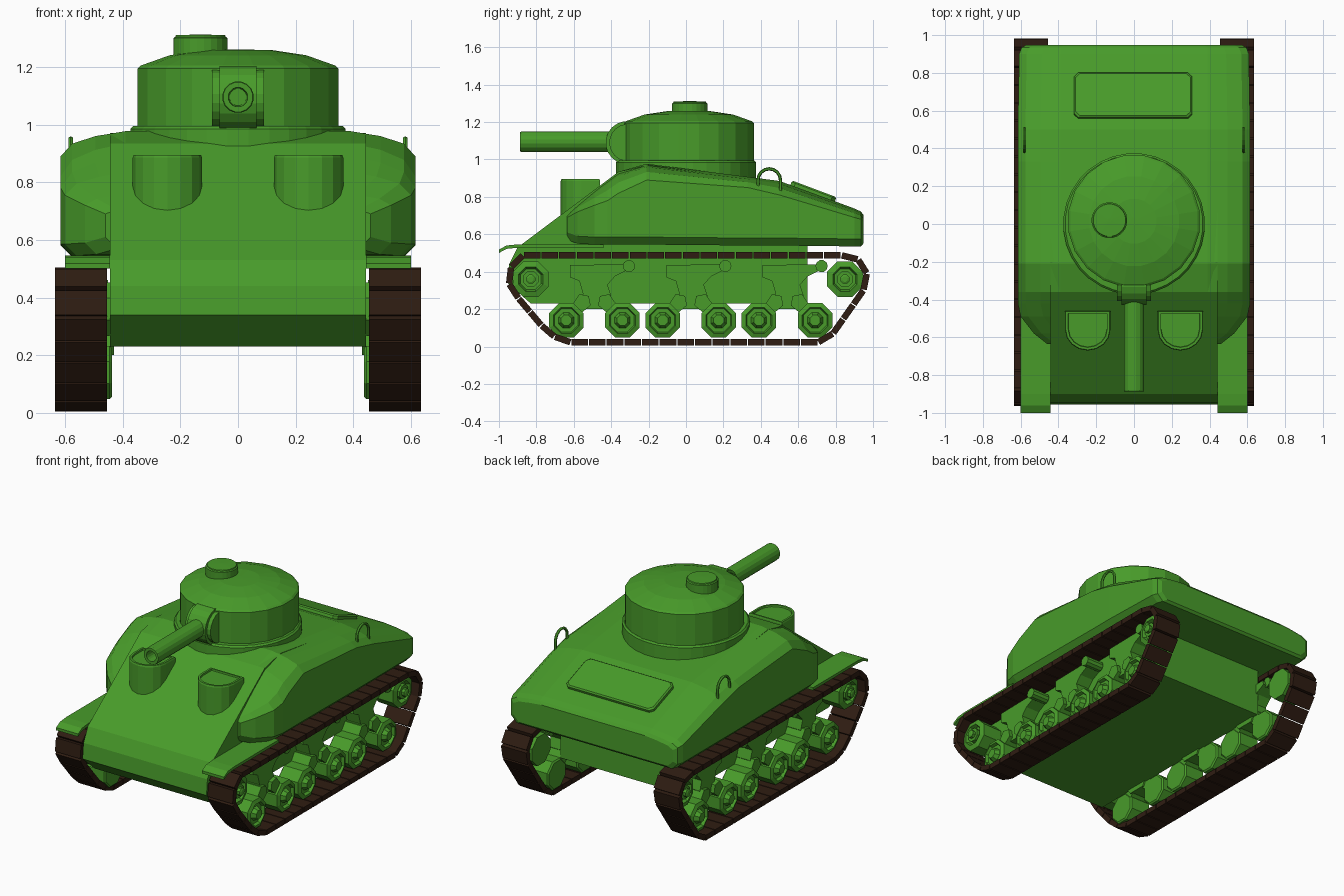
import bpy, bmesh, math
from mathutils import Matrix, Vector

if "Cube" in bpy.data.objects:
    bpy.data.objects.remove(bpy.data.objects["Cube"])


def material(name, rgb):
    m = bpy.data.materials.new(name)
    m.diffuse_color = (*rgb, 1)
    m.use_nodes = True
    m.node_tree.nodes["Principled BSDF"].inputs["Base Color"].default_value = m.diffuse_color
    return m


GREEN = material("green_paint", (0.065, 0.33, 0.023))
BROWN = material("track_brown", (0.028, 0.012, 0.006))


def finish(name, bm, mat=GREEN, mirror=False, bevel=0):
    bmesh.ops.recalc_face_normals(bm, faces=bm.faces)
    me = bpy.data.meshes.new(name)
    bm.to_mesh(me)
    bm.free()
    me.materials.append(mat)
    ob = bpy.data.objects.new(name, me)
    bpy.context.collection.objects.link(ob)
    if bevel:
        b = ob.modifiers.new("bevel", 'BEVEL')
        b.width, b.segments = bevel, 2
    if mirror:
        m = ob.modifiers.new("mirror", 'MIRROR')
        m.use_mirror_merge = False
    return ob


def loft(bm, rings):
    """Skin closed rings of points and cap both ends."""
    vs = [[bm.verts.new(p) for p in r] for r in rings]
    for a, b in zip(vs, vs[1:]):
        for i in range(len(a)):
            j = (i + 1) % len(a)
            bm.faces.new((a[i], a[j], b[j], b[i]))
    bm.faces.new(vs[0])
    bm.faces.new(vs[-1])


def prism(bm, pts, x0, x1):
    """Extrude a (y, z) profile along x."""
    loft(bm, [[(x, y, z) for y, z in pts] for x in (x0, x1)])


def lathe(bm, profile, n, mat, turn=0.5):
    """Turn an (r, h) profile around the local z axis."""
    loft(bm, [[mat @ Vector((r * math.cos((i + turn) * math.tau / n),
                             r * math.sin((i + turn) * math.tau / n), h))
               for i in range(n)] for r, h in profile])


def at(x, y, z, axis=None):
    m = Matrix.Translation((x, y, z))
    return m @ Matrix.Rotation(math.pi / 2, 4, axis) if axis else m


# lower hull with sloped front plate
bm = bmesh.new()
prism(bm, [(-.83, .23), (-.955, .34), (-.945, .44), (-.9, .53), (-.36, .935),
           (-.2, .97), (.3, .9), (.65, .6), (.65, .23)], -.443, .443)
finish("hull", bm)

# upper hull: y, half width, shoulder height, top height, bottom height
bm = bmesh.new()
rings = []
for y, w, zs, zt, zb in [(-.635, .46, .69, .72, .57), (-.58, .53, .72, .765, .55),
                         (-.49, .6, .755, .835, .545), (-.42, .615, .78, .89, .545),
                         (-.36, .615, .82, .935, .545), (-.21, .615, .89, .977, .545),
                         (.33, .615, .85, .907, .54), (.5, .615, .81, .885, .54),
                         (.9, .608, .69, .738, .535), (.935, .595, .68, .722, .535),
                         (.948, .57, .665, .705, .55)]:
    half = [(w - .04, zb), (w, zb + .04), (w, zs), (w - .04, zs + .5 * (zt - zs)),
            (w - .12, zt - .2 * (zt - zs)), (min(.39, w - .2), zt)]
    rings.append([(x, y, z) for x, z in half] + [(-x, y, z) for x, z in reversed(half)])
loft(bm, rings)
finish("upper_hull", bm)

# front mudguards
bm = bmesh.new()
prism(bm, [(-1, .5), (-.96, .522), (-.9, .528), (-.44, .528), (-.44, .546),
           (-.9, .546), (-.96, .54), (-1, .518)], .443, .6)
finish("mudguard", bm, mirror=True)

# driver hoods: D-shaped columns with a lowered top inside a rim
bm = bmesh.new()
rings = []
for s, z in [(1, .6), (1, .885), (.97, .895), (.86, .895), (.84, .885)]:
    d = [(.12, -.46), (.12, -.56)] + [(.12 * math.cos(a), -.56 - .11 * math.sin(a))
                                     for a in [math.pi * k / 8 for k in range(1, 8)]]
    d += [(-.12, -.56), (-.12, -.46)]
    rings.append([(.245 + x * s, -.55 + (y + .55) * s, z) for x, y in d])
loft(bm, rings)
finish("driver_hood", bm, mirror=True)

# engine deck plate on the rear slope
bm = bmesh.new()
tilt = at(-.005, .68, .828) @ Matrix.Rotation(-.36, 4, 'X')
rings = []
for s, h in [(0, -.03), (0, .008), (.008, .016), (.016, .016)]:
    X, Y, c = .312 - s, .127 - s, .022
    rings.append([tilt @ Vector((x, y, h)) for x, y in
                  [(X, -Y + c), (X, Y - c), (X - c, Y), (-X + c, Y),
                   (-X, Y - c), (-X, -Y + c), (-X + c, -Y), (X - c, -Y)]])
loft(bm, rings)
finish("engine_deck_plate", bm)

# lifting handles
bm = bmesh.new()
path = [(.385, .83)] + [(.445 - .06 * math.cos(a), .89 + .06 * math.sin(a))
                        for a in [math.pi * k / 8 for k in range(9)]] + [(.505, .8)]
rings = []
for y, z in path:
    out = Vector((0, y - .445, max(z - .89, 0))).normalized()
    rings.append([Vector((.58, y, z)) + .009 * (math.cos(b) * out + math.sin(b) * Vector((1, 0, 0)))
                  for b in [math.tau * k / 6 for k in range(6)]])
loft(bm, rings)
finish("lifting_handle", bm, mirror=True)

# turret ring, turret and hatch
bm = bmesh.new()
lathe(bm, [(.375, .86), (.375, .985), (.365, .995)], 32, at(0, 0, 0))
finish("turret_ring", bm)
bm = bmesh.new()
lathe(bm, [(.352, .95), (.352, 1.195), (.34, 1.205), (.24, 1.24), (.12, 1.258), (.02, 1.26)],
      20, at(0, .015, 0))
finish("turret", bm)
bm = bmesh.new()
lathe(bm, [(.095, 1.18), (.095, 1.3), (.088, 1.304), (.086, 1.31), (.01, 1.312)],
      24, at(-.13, .02, 0))
finish("commander_hatch", bm)

# gun shield and hollow barrel
bm = bmesh.new()
lathe(bm, [(.115, -.065), (.115, .065)], 20, at(0, -.315, 1.09, 'Y'))
lathe(bm, [(.1, -.09), (.1, .09)], 20, at(0, -.31, 1.09, 'Y'))
finish("gun_shield", bm)
bm = bmesh.new()
lathe(bm, [(.055, .35), (.055, .882), (.052, .887), (.034, .887), (.03, .75)],
      16, at(0, 0, 1.095, 'X'))
finish("gun_barrel", bm)

# road wheels, drive sprocket and idler
bm = bmesh.new()
wheel = [(.09, .437), (.1, .445), (.1, .58), (.075, .59), (.068, .57), (.045, .57), (.03, .6), (.02, .6)]
for c in (-.49, .025, .54):
    for d in (-.15, .15):
        lathe(bm, wheel, 8, at(0, c + d, .14, 'Y'))
finish("road_wheels", bm, mirror=True)
for name, y in (("drive_sprocket", -.83), ("idler_wheel", .85)):
    bm = bmesh.new()
    lathe(bm, [(.1, .44), (.103, .58), (.07, .59), (.06, .565), (.045, .565), (.045, .59)],
          8, at(0, y, .36, 'Y'))
    lathe(bm, [(.026, .5), (.026, .61), (.015, .615)], 8, at(0, y, .36, 'Y'))
    finish(name, bm, mirror=True)

# suspension bogies: bracket, wheel arms and return roller
bm = bmesh.new()
for c in (-.49, .025, .54):
    prism(bm, [(c + y, z) for y, z in
               [(-.13, .435), (.17, .44), (.18, .41), (.11, .375), (.07, .33), (.09, .27),
                (.06, .2), (-.06, .2), (-.09, .24), (-.06, .28), (-.08, .35), (-.13, .37)]],
          .43, .54)
    for s in (-1, 1):
        prism(bm, [(c + s * y, z) for y, z in
                   [(.03, .27), (.08, .28), (.17, .15), (.14, .12), (.02, .22)]], .44, .565)
    lathe(bm, [(.033, .45), (.033, .57)], 10, at(0, c + .185, .43, 'Y'))
finish("suspension_bogies", bm, mirror=True)

# track links spaced evenly around the running path
loop = [Vector(p) for p in [(-.87, .488), (-.925, .45), (-.955, .375), (-.94, .31), (-.735, .068),
                            (-.64, .022), (.715, .022), (.785, .068), (.955, .31), (.972, .375),
                            (.945, .455), (.865, .488)]]
segs = list(zip(loop, loop[1:] + loop[:1]))
total = sum((b - a).length for a, b in segs)


def along(d):
    d %= total
    for a, b in segs:
        if d <= (b - a).length:
            return a.lerp(b, d / (b - a).length)
        d -= (b - a).length
    return loop[0]


bm = bmesh.new()
N = 46
for i in range(N):
    a, b = along(i * total / N), along((i + 1) * total / N)
    mid, t = (a + b) / 2, (b - a).normalized()
    n = Vector((-t.y, t.x))
    L = (b - a).length * .47
    prism(bm, [mid + t * L * u + n * .017 * v for u, v in [(-1, -1), (1, -1), (1, 1), (-1, 1)]],
          .455, .635)
finish("tracks", bm, BROWN, mirror=True)
